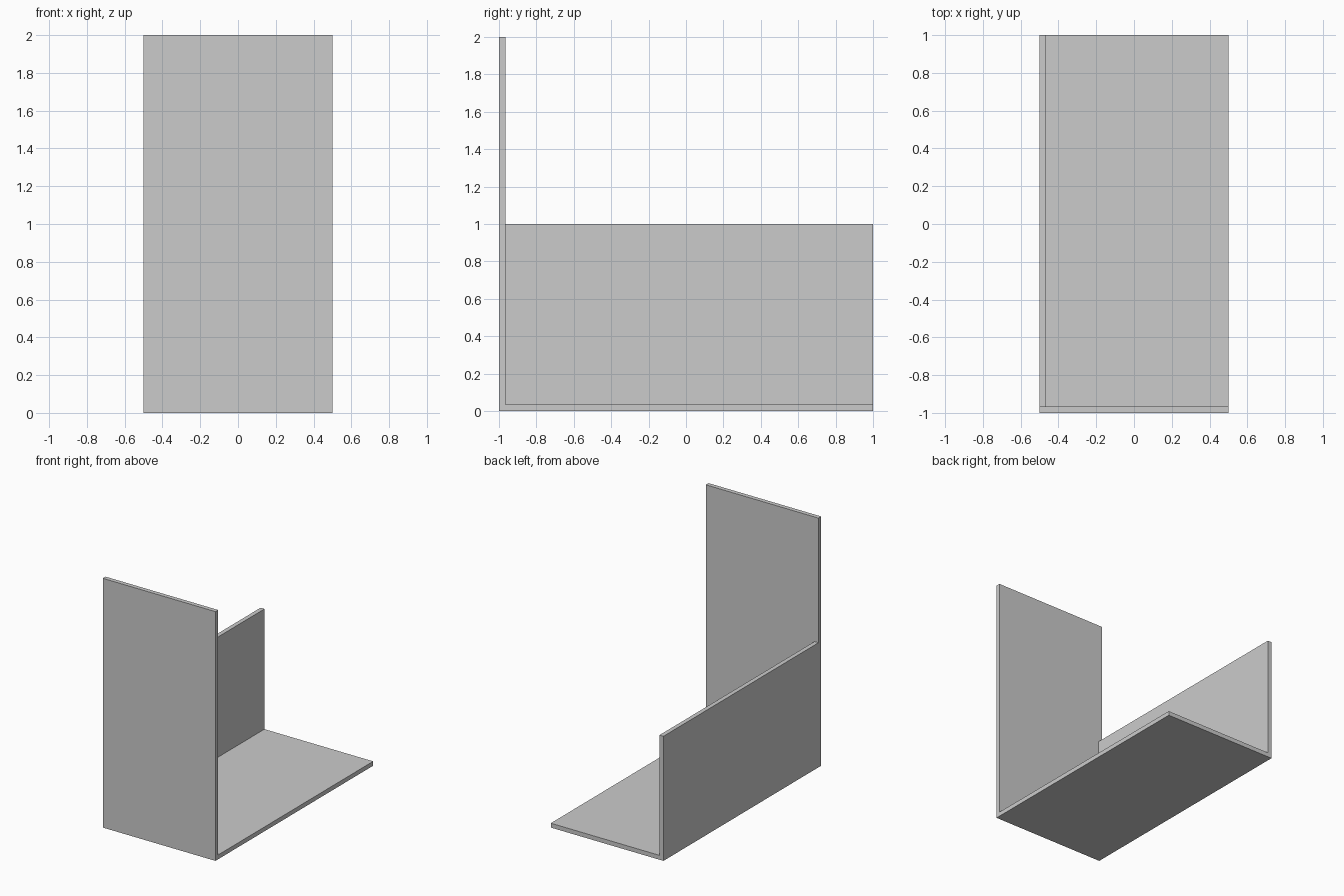
import bpy

if "Cube" in bpy.data.objects:
    bpy.data.objects.remove(bpy.data.objects["Cube"])

T = 0.035  # panel thickness


def box(name, lo, hi):
    """Axis-aligned box between two corners."""
    bpy.ops.mesh.primitive_cube_add(size=1, location=[(a + b) / 2 for a, b in zip(lo, hi)])
    ob = bpy.context.object
    ob.name = ob.data.name = name
    ob.scale = [b - a for a, b in zip(lo, hi)]
    bpy.ops.object.transform_apply(location=True, rotation=True, scale=True)
    return ob


def carve(target, cutter):
    """Subtract the cutter, then remove it."""
    mod = target.modifiers.new("carve", 'BOOLEAN')
    mod.operation, mod.solver, mod.object = 'DIFFERENCE', 'EXACT', cutter
    bpy.context.view_layer.objects.active = target
    bpy.ops.object.modifier_apply(modifier=mod.name)
    bpy.data.objects.remove(cutter)


# One solid corner piece: tall front panel, low left panel and floor
corner = box("corner_panels", (-0.5, -1, 0), (0.5, 1, 2))
# Open space between the three panels
carve(corner, box("inner_cutter", (-0.5 + T, -1 + T, T), (1, 2, 3)))
# Lower the left panel to half the front panel's height
carve(corner, box("upper_cutter", (-1, -1 + T, 1), (1, 2, 3)))
